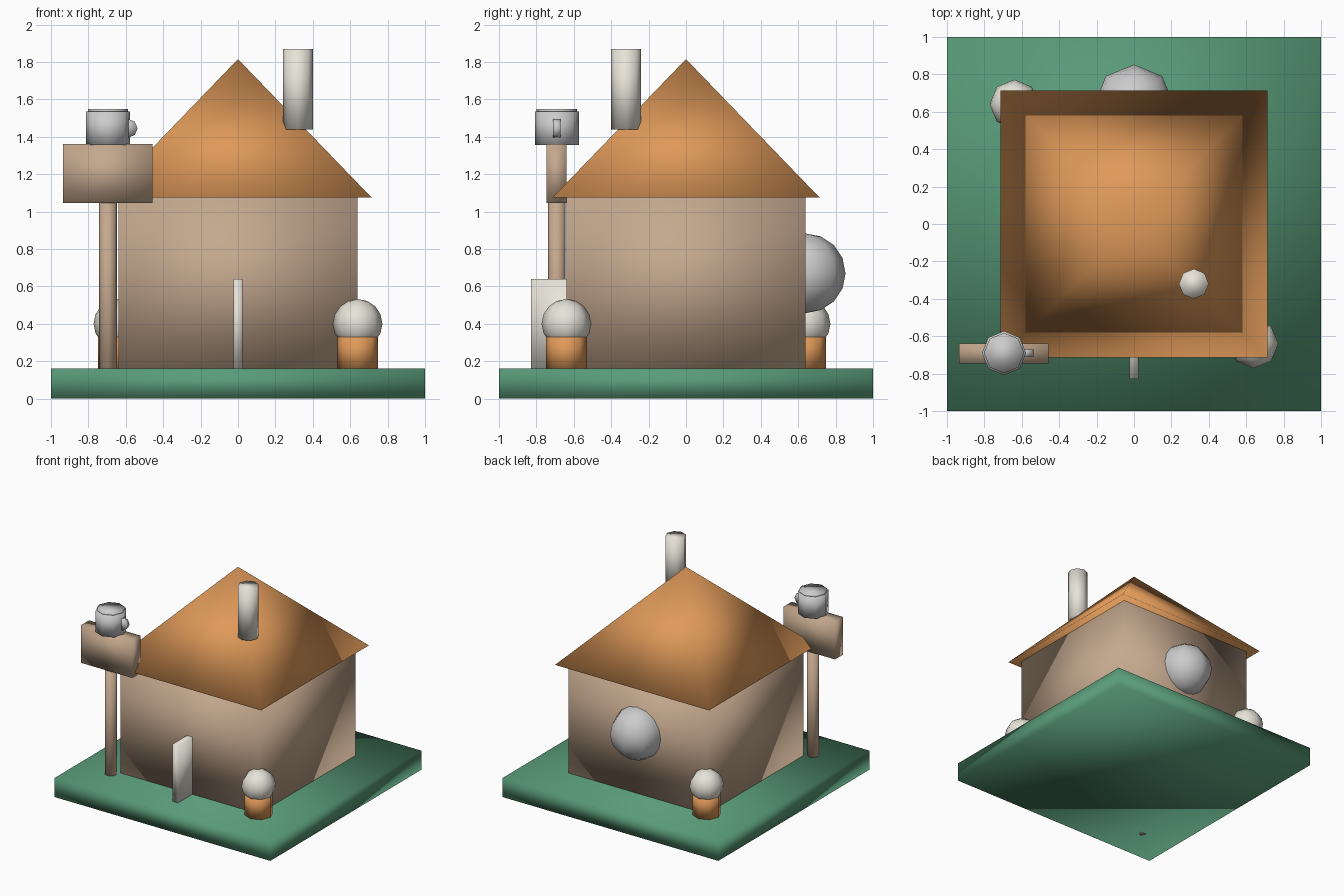
import bpy, math

if "Cube" in bpy.data.objects:
    bpy.data.objects.remove(bpy.data.objects["Cube"])

def material(name, rgb):
    m = bpy.data.materials.new(name)
    m.diffuse_color = (*rgb, 1)
    m.use_nodes = True
    m.node_tree.nodes["Principled BSDF"].inputs["Base Color"].default_value = m.diffuse_color
    return m

GREEN = material("green", (0.10, 0.33, 0.19))
TAN = material("tan", (0.55, 0.39, 0.27))
ORANGE = material("orange", (0.74, 0.32, 0.10))
CREAM = material("cream", (0.80, 0.77, 0.69))

def finish(name, mat):
    o = bpy.context.object
    o.name = name
    if mat:
        o.data.materials.append(mat)
    bpy.ops.object.transform_apply(location=False, rotation=True, scale=True)
    bpy.ops.object.shade_smooth()
    return o

def box(name, lo, hi, mat=None):
    bpy.ops.mesh.primitive_cube_add(size=1, location=[(a + b) / 2 for a, b in zip(lo, hi)])
    bpy.context.object.scale = [b - a for a, b in zip(lo, hi)]
    return finish(name, mat)

def tube(name, x, y, z0, z1, r, mat=None):
    bpy.ops.mesh.primitive_cylinder_add(vertices=8, radius=r, depth=z1 - z0,
                                        location=(x, y, (z0 + z1) / 2))
    return finish(name, mat)

def ball(name, loc, r, mat=None):
    bpy.ops.mesh.primitive_uv_sphere_add(segments=8, ring_count=8, radius=r, location=loc)
    return finish(name, mat)

# Lawn and house body
box("lawn", (-1, -1, 0), (1, 1, 0.16), GREEN)
box("house_walls", (-0.64, -0.64, 0.16), (0.64, 0.64, 1.075), TAN)

# Four-sided roof with overhanging eaves
bpy.ops.mesh.primitive_cone_add(vertices=4, radius1=0.714 * math.sqrt(2), radius2=0,
                                depth=0.74, location=(0, 0, 1.445),
                                rotation=(0, 0, math.pi / 4))
finish("roof", ORANGE)

# Chimney, open door, round back window
tube("chimney", 0.32, -0.32, 1.44, 1.87, 0.08, CREAM)
box("door", (-0.025, -0.83, 0.16), (0.025, -0.45, 0.64), CREAM)
ball("back_window", (0, 0.64, 0.67), 0.213)

# Potted shrubs on opposite corners
for side, s in (("front", 1), ("back", -1)):
    tube(side + "_pot", 0.64 * s, -0.64 * s, 0.16, 0.34, 0.108, ORANGE)
    ball(side + "_shrub", (0.64 * s, -0.64 * s, 0.40), 0.132, CREAM)

# Sign post and board
px, py = -0.695, -0.69
tube("sign_post", px, py, 0, 1.10, 0.047, TAN)
box("sign_board", (-0.935, -0.745, 1.045), (-0.458, -0.638, 1.36), TAN)

# Mug on the board, with its fill and handle
tube("mug", px, py, 1.355, 1.535, 0.118)
tube("mug_fill", px, py, 1.53, 1.548, 0.108)
bpy.ops.mesh.primitive_cylinder_add(vertices=8, radius=0.05, depth=0.04,
                                    location=(-0.587, py, 1.445),
                                    rotation=(math.pi / 2, 0, 0))
finish("mug_handle", None)
